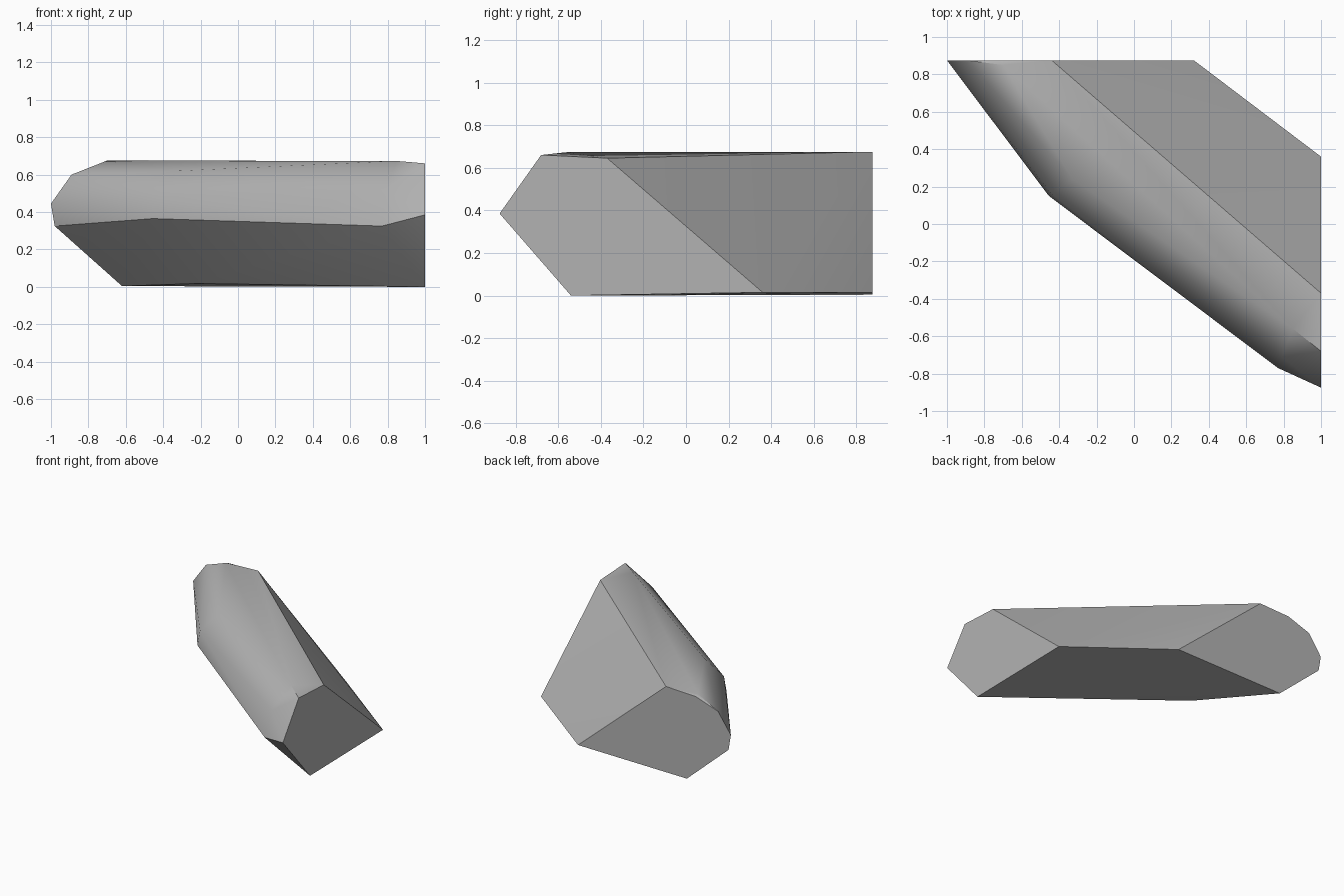
import bpy
import bmesh
import math

default_cube = bpy.data.objects.get("Cube")
if default_cube:
    bpy.data.objects.remove(default_cube, do_unlink=True)


def make_material(name, value):
    material = bpy.data.materials.new(name)
    material.use_nodes = True
    colour = (value, value, value, 1.0)
    material.diffuse_color = colour
    shader = material.node_tree.nodes["Principled BSDF"]
    shader.inputs["Base Color"].default_value = colour
    return material


def hull_object(name, points, material):
    """Wrap a chiselled stone skin around its corner points."""
    bm = bmesh.new()
    for point in points:
        bm.verts.new(point)
    result = bmesh.ops.convex_hull(bm, input=bm.verts)
    loose = {v for v in result["geom_interior"] + result["geom_unused"]
             if isinstance(v, bmesh.types.BMVert)}
    bmesh.ops.delete(bm, geom=list(loose), context="VERTS")
    # Merge the triangles of the flat cut faces
    bmesh.ops.dissolve_limit(bm, angle_limit=math.radians(1),
                             verts=bm.verts, edges=bm.edges)
    bmesh.ops.recalc_face_normals(bm, faces=bm.faces)
    mesh = bpy.data.meshes.new(name)
    bm.to_mesh(mesh)
    bm.free()
    mesh.materials.append(material)
    obj = bpy.data.objects.new(name, mesh)
    bpy.context.collection.objects.link(obj)
    return obj


# Flat cut at the left end, as a (y, z) profile
left_x = 1.0
left_cut = [(-.875, .385), (-.68, .66), (-.37, .645), (.36, .015), (-.54, 0)]

# Flat cut at the back, as an (x, z) profile
back_y = .875
back_cut = [(-.62, .004), (-.98, .325), (-1, .445), (-.89, .6),
            (-.7, .665), (-.44, .675), (.32, .015)]

# Weathered corners along the front flank, the crown and the underside
front_flank = [(-.455, .15, .365), (-.44, .16, .48), (-.33, .24, .62),
               (.77, -.77, .325), (.79, -.71, .52)]
crown = [(.85, -.56, .673), (-.7, .85, .675)]
underside = [(-.22, .37, .018)]

corners = [(left_x, y, z) for y, z in left_cut]
corners += [(x, back_y, z) for x, z in back_cut]
corners += front_flank + crown + underside

rock = hull_object("rock", corners, make_material("stone grey", .45))

# Soft worn surfaces with crisp cut edges
bpy.ops.object.select_all(action="DESELECT")
rock.select_set(True)
bpy.context.view_layer.objects.active = rock
bpy.ops.object.shade_smooth_by_angle(angle=math.radians(30))
